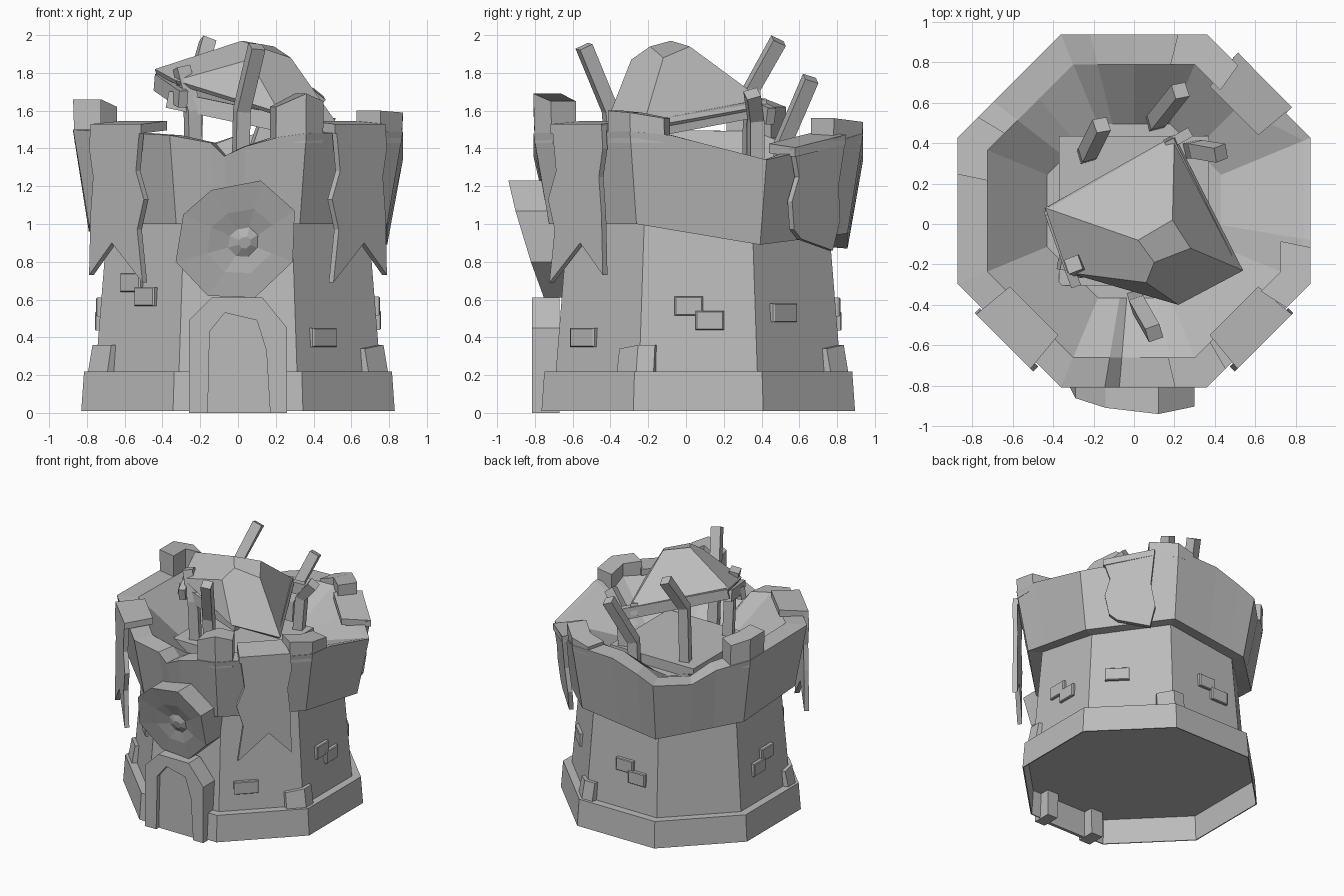
import bpy, bmesh, math
from mathutils import Vector

cube = bpy.data.objects.get("Cube")
if cube:
    bpy.data.objects.remove(cube, do_unlink=True)

stone = bpy.data.materials.new("grey stone")
stone.use_nodes = True
GREY = (0.5, 0.5, 0.5, 1)
stone.diffuse_color = GREY
stone.node_tree.nodes["Principled BSDF"].inputs["Base Color"].default_value = GREY

CY = 0.065  # tower axis offset along y


def finish(name, bm):
    bmesh.ops.recalc_face_normals(bm, faces=bm.faces)
    mesh = bpy.data.meshes.new(name)
    bm.to_mesh(mesh)
    bm.free()
    mesh.materials.append(stone)
    ob = bpy.data.objects.new(name, mesh)
    bpy.context.collection.objects.link(ob)
    return ob


def loft(name, loops, cap_start=True, cap_end=True):
    """Skin a list of equal-length point loops."""
    bm = bmesh.new()
    rows = [[bm.verts.new(p) for p in loop] for loop in loops]
    n = len(rows[0])
    for a, b in zip(rows, rows[1:]):
        for i in range(n):
            j = (i + 1) % n
            bm.faces.new((a[i], a[j], b[j], b[i]))
    if cap_start:
        bm.faces.new(rows[0])
    if cap_end:
        bm.faces.new(rows[-1])
    return finish(name, bm)


def corner(k, a):
    ang = math.radians(22.5 + 45 * k)
    r = a / math.cos(math.pi / 8)
    return Vector((r * math.cos(ang), CY + r * math.sin(ang), 0))


def on_octagon(t, a, z):
    """Point at perimeter position t (0..8, whole numbers are corners)."""
    k = math.floor(t)
    p = corner(k, a).lerp(corner(k + 1, a), t - k)
    p.z = z
    return p


def on_side(deg, s, a, z):
    """Point on a side facing deg: s to the right, a outwards."""
    c, n = math.cos(math.radians(deg)), math.sin(math.radians(deg))
    return Vector((c * a - n * s, CY + n * a + c * s, z))


def octagon(a, z):
    return [on_octagon(k, a, z) for k in range(8)]


# Plinth hollow underneath, and tapering wall
loft("plinth", [octagon(0.755, 0.205), octagon(0.81, 0.205), octagon(0.822, 0.01),
                octagon(0.83, 0.01), octagon(0.815, 0.22), octagon(0.74, 0.22)],
     cap_end=False)
loft("tower_wall", [octagon(0.755, 0.21), octagon(0.685, 1.08)])

# Broken parapet with a sunken interior, collapsed on one side
rim = [(0, 1.34), (0.5, 1.4), (1, 1.48), (1.5, 1.47), (1.8, 1.4), (2, 1.34),
       (2.4, 1.33), (2.65, 1.43), (3, 1.49), (4, 1.5), (5, 1.47), (5.3, 1.43),
       (5.4, 1.36), (5.55, 1.41), (5.8, 1.46), (6, 1.48), (7, 1.49), (7.3, 1.47)]
low = [0.89, 0.95, 0.87, 0.96, 1, 1, 1, 1, 0.89]


def under(t):
    k = int(t)
    return low[k] + (low[k + 1] - low[k]) * (t - k)


def rubble(t):
    return t == 0 or t > 7


loft("parapet", [
    [on_octagon(t, 0.66, under(t) + 0.01) for t, z in rim],
    [on_octagon(t, 0.79, under(t)) for t, z in rim],
    [on_octagon(t, 0.873, z) for t, z in rim],
    [on_octagon(t, 0.84 if rubble(t) else 0.725, z) for t, z in rim],
    [on_octagon(t, 0.43, 1.27 if rubble(t) else 1.21) for t, z in rim]], cap_start=False)
loft("inner_floor", [[(x, CY + y, z) for x, y in
     ((-0.37, -0.37), (0.37, -0.37), (0.37, 0.37), (-0.37, 0.37))] for z in (1.12, 1.29)])


# Blocks wrapping the octagon corners
def corner_block(name, k, before, after, inner, lower, upper, tops):
    outer_t, inner_t = (k - before, k, k + after), (k + after, k, k - before)
    floor = ([on_octagon(t, lower[0], lower[1]) for t in outer_t] +
             [on_octagon(t, inner, lower[1]) for t in inner_t])
    roof_pts = ([on_octagon(t, upper, z) for t, z in zip(outer_t, tops)] +
                [on_octagon(t, inner, z) for t, z in zip(inner_t, tops[::-1])])
    loft(name, [floor, roof_pts])


for k, before, after, tops in ((1, 0.3, 0.2, (1.56, 1.54, 1.5)), (3, 0.2, 0.25, (1.62, 1.66, 1.66)),
                               (6, 0.22, 0.18, (1.62, 1.69, 1.65)), (7, 0.23, 0.25, (1.6, 1.59, 1.56))):
    corner_block("merlon", k, before, after, 0.725, (0.866, 1.43), 0.873, tops)
for k, before, after in ((7, 0.22, 0.14), (1, 0.2, 0.14), (4, 0.14, 0.22)):
    corner_block("footing_stone", k, before, after, 0.68, (0.795, 0.21), 0.77, (0.34, 0.36, 0.36))


# Raised wall bricks
def brick(deg, s, z, w=0.15, h=0.1):
    loops = []
    for out, f in ((-0.03, 1), (0.018, 1), (0.024, 0.9)):
        loops.append([on_side(deg, s + sx * w / 2 * f,
                              0.755 - 0.08 * (z - 0.22) + out, z + sz * h / 2 * f)
                      for sx, sz in ((-1, -1), (1, -1), (1, 1), (-1, 1))])
    loft("wall_brick", loops)


for deg, s, z, d in ((0, -0.05, 0.565, 1), (90, 0.02, 0.56, 1),
                     (180, 0.04, 0.56, -1), (225, -0.07, 0.69, 1)):
    brick(deg, s, z)
    brick(deg, s + 0.11 * d, z - 0.075)
brick(45, -0.1, 0.53, 0.18)
brick(315, -0.11, 0.4, 0.18)


# Tattered banners folded over the parapet
def banner(deg, flip, top, points, outer, lean, tilt):
    def sheet(a):
        return [on_side(deg, s * flip, a - lean * (top - z), z) for s, z in points]
    loft("banner_cloth", [sheet(outer - 0.035), sheet(outer)])
    loft("banner_fold", [[on_side(deg, s, a, z + tilt * s + (0.9 - a) * 0.08) for s, a in
         ((-0.17, 0.7), (0.17, 0.7), (0.19, outer), (-0.19, outer))]
         for z in (top - 0.05, top)])


long_cloth = [(-0.19, 1.52), (-0.2, 1.4), (-0.17, 1.25), (-0.19, 1.05), (-0.2, 0.73),
              (-0.03, 0.9), (0.2, 0.69), (0.16, 0.97), (0.21, 1.13), (0.15, 1.28), (0.18, 1.52)]
short_cloth = [(-0.19, 1.4), (-0.14, 1.25), (-0.18, 1.12), (-0.15, 0.97),
               (-0.09, 0.92), (0.15, 0.86), (0.19, 1.02), (0.16, 1.2), (0.19, 1.47)]
banner(225, 1, 1.53, long_cloth, 0.915, 0, 0)
banner(315, -1, 1.53, long_cloth, 0.915, 0, 0)
banner(45, 1, 1.44, short_cloth, 0.915, 0.1, 0.18)


# Faceted boss above the door, tilted and dented off-centre
def boss_loop(f, push, back=None):
    pts = []
    outline = [(-0.14, 1.18), (0.12, 1.23), (0.3, 1.07), (0.29, 0.8),
               (0.09, 0.61), (-0.16, 0.62), (-0.33, 0.8), (-0.29, 1.05)]
    for x, z in outline:
        x, z = x * f + 0.04 * (1 - f), 0.9 + (z - 0.9) * f
        y = back if back is not None else -0.84 - 0.3 * (z - 0.92) - 0.06 * x + push
        pts.append((x, y, z))
    return pts


loft("door_boss", [boss_loop(1, 0, -0.62), boss_loop(1, 0), boss_loop(0.55, 0.01),
                   boss_loop(0.25, 0.03), boss_loop(0.1, 0.01)])

# Arched doorway: thick surround and recessed leaf
arch_out = [(-0.26, 0), (-0.26, 0.49), (-0.14, 0.61), (0.13, 0.61), (0.26, 0.45), (0.26, 0)]
arch_in = [(-0.16, 0), (-0.15, 0.43), (-0.07, 0.53), (0.1, 0.49), (0.15, 0.33), (0.17, 0)]


def arch(points, y):
    return [(x, y, z) for x, z in points]


jambs = arch_out + arch_in[::-1]
loft("door_surround", [arch(jambs, -0.67), arch(jambs, -0.815)])
loft("door_leaf", [arch(arch_in, -0.755), arch(arch_in, -0.78)])


# Timber beams swept along short paths
def beam(name, path, w, h, ref):
    path = [Vector(p) for p in path]
    side = (path[-1] - path[0]).cross(Vector(ref)).normalized()
    loops = []
    for i, p in enumerate(path):
        along = (path[min(i + 1, len(path) - 1)] - path[max(i - 1, 0)]).normalized()
        u = (side - along * side.dot(along)).normalized() * w / 2
        v = along.cross(u).normalized() * h / 2
        loops.append([p - u - v, p + u - v, p + u + v, p - u + v])
    loft(name, loops)


for path in (
        [(0.01, -0.36, 1.1), (0.02, -0.4, 1.6), (0.1, -0.54, 1.94)],
        [(-0.24, 0.34, 1.1), (-0.23, 0.35, 1.72), (-0.16, 0.49, 1.97)],
        [(0.1, 0.5, 1.1), (0.11, 0.51, 1.42), (0.23, 0.66, 1.77)],
        [(0.27, 0.37, 1.1), (0.31, 0.37, 1.55), (0.43, 0.35, 1.69)],
        [(-0.23, -0.2, 1.1), (-0.24, -0.22, 1.6), (-0.3, -0.2, 1.83)]):
    beam("broken_post", path, 0.075, 0.075, (0.3, -0.9, 0.3))
for path in ([(0.46, -0.16, 1.51), (0.17, 0.42, 1.62)],
             [(0.27, 0.45, 1.57), (-0.42, 0.06, 1.78)],
             [(-0.37, -0.2, 1.66), (0.2, -0.29, 1.54)],
             [(-0.42, 0.06, 1.75), (-0.29, -0.3, 1.66)]):
    beam("roof_rail", path, 0.05, 0.09, (0, 0, 1))

# Collapsed faceted roof
roof = [(-0.44, 0.08, 1.82), (0.2, 0.44, 1.63), (0.54, -0.23, 1.51), (0.22, -0.4, 1.59),
        (0.06, -0.29, 1.87), (-0.33, -0.24, 1.76),
        (0.02, -0.08, 1.97), (0.19, 0.02, 1.94), (0.28, -0.12, 1.88), (0.1, -0.19, 1.94)]
bm = bmesh.new()
v = [bm.verts.new(p) for p in roof]
for face in ((0, 6, 7, 1), (1, 7, 8, 2), (2, 8, 9, 4, 3), (0, 5, 4, 9, 6), (6, 9, 8, 7), (5, 3, 4)):
    bm.faces.new([v[i] for i in face])
ob = finish("broken_roof", bm)
if sum(p.normal.z for p in ob.data.polygons) < 0:
    ob.data.flip_normals()
solid = ob.modifiers.new("thickness", "SOLIDIFY")
solid.thickness = 0.03
solid.offset = -1
